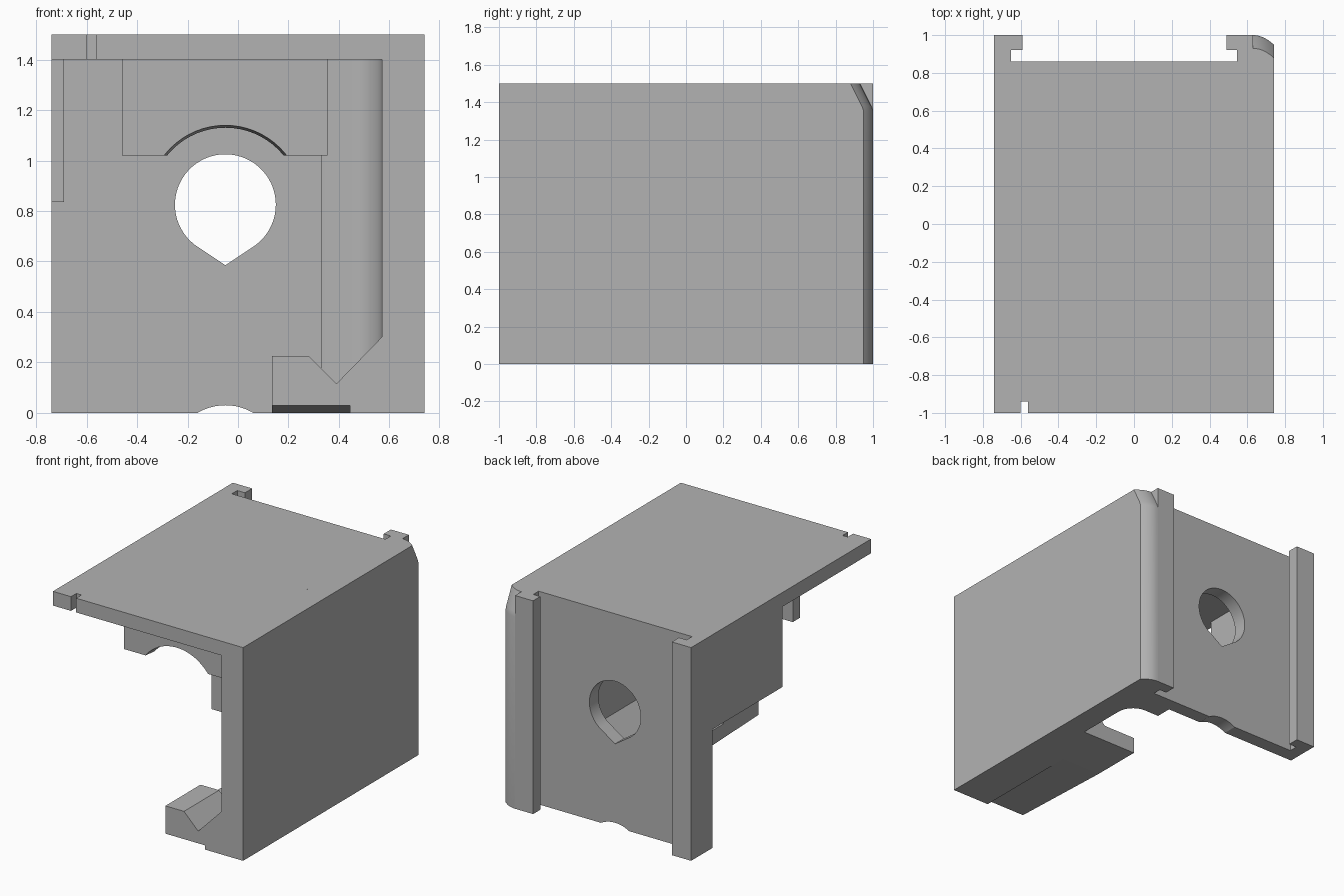
import bpy, bmesh
from math import sin, cos, radians

cube = bpy.data.objects.get("Cube")
if cube:
    bpy.data.objects.remove(cube, do_unlink=True)

grey = bpy.data.materials.new("matte_grey")
grey.use_nodes = True
colour = (0.45, 0.45, 0.45, 1)
grey.diffuse_color = colour
grey.node_tree.nodes["Principled BSDF"].inputs["Base Color"].default_value = colour


def loft(name, rings):
    """Closed solid through rings of 3D points with equal counts."""
    bm = bmesh.new()
    loops = [[bm.verts.new(p) for p in ring] for ring in rings]
    n = len(loops[0])
    bm.faces.new(loops[0])
    bm.faces.new(loops[-1])
    for a, b in zip(loops, loops[1:]):
        for i in range(n):
            j = (i + 1) % n
            bm.faces.new((a[i], a[j], b[j], b[i]))
    bmesh.ops.recalc_face_normals(bm, faces=bm.faces)
    mesh = bpy.data.meshes.new(name)
    bm.to_mesh(mesh)
    bm.free()
    mesh.materials.append(grey)
    ob = bpy.data.objects.new(name, mesh)
    bpy.context.collection.objects.link(ob)
    return ob


def upright(name, pts, lo, hi):
    """Plan outline (x, y) extruded in z."""
    return loft(name, [[(x, y, z) for x, y in pts] for z in (lo, hi)])


def along_y(name, pts, lo, hi):
    """Front outline (x, z) extruded in y."""
    return loft(name, [[(x, y, z) for x, z in pts] for y in (lo, hi)])


def box(x0, x1, y0, y1):
    return [(x0, y0), (x1, y0), (x1, y1), (x0, y1)]


def arc(cx, cy, r, start, end, steps):
    angles = [radians(start + (end - start) * i / steps) for i in range(steps + 1)]
    return [(cx + r * cos(a), cy + r * sin(a)) for a in angles]


def cut(target, *cutters):
    for c in cutters:
        c.hide_render = True
        mod = target.modifiers.new("cut", 'BOOLEAN')
        mod.operation = 'DIFFERENCE'
        mod.solver = 'EXACT'
        mod.object = c
    bpy.context.view_layer.update()
    deps = bpy.context.evaluated_depsgraph_get()
    result = bpy.data.meshes.new_from_object(target.evaluated_get(deps))
    target.modifiers.clear()
    target.data = result
    for c in cutters:
        bpy.data.objects.remove(c, do_unlink=True)


def smooth(ob):
    bpy.ops.object.select_all(action='DESELECT')
    ob.select_set(True)
    bpy.context.view_layer.objects.active = ob
    bpy.ops.object.shade_smooth_by_angle(angle=radians(25))


# Top plate with a small slot in the front edge
upright("top_plate", [(-.74, -1), (-.6, -1), (-.6, -.94), (-.56, -.94), (-.56, -1),
                      (.57, -1), (.57, .76), (-.74, .76)], 1.4, 1.5)

# Back wall with its hooked rail, teardrop hole and arched bottom notch
back = upright("back_wall", [(-.74, .76), (.33, .76), (.33, .86), (-.65, .86),
                             (-.65, .92), (-.59, .92), (-.59, 1), (-.74, 1)], 0, 1.5)
hole = along_y("hole_cutter", arc(-.05, .825, .2, -53, 233, 48) + [(-.05, .585)], .7, .95)
notch = along_y("notch_cutter", arc(-.05, -.187, .217, 0, 360, 64)[:-1], .7, .95)
cut(back, hole, notch)
smooth(back)

# Side wall, inner fillet, corner post and second hooked rail
wall = upright("side_wall", [(.57, -1), (.74, -1), (.74, .8), (.63, .8), (.63, 1), (.49, 1),
                             (.49, .92), (.545, .92), (.545, .86), (.33, .86), (.33, .645)]
               + arc(.445, .52, .125, 90, 0, 16), 0, 1.5)
smooth(wall)

# Rounded rear corner, leaning inward near the top
curve = [(.63 + .11 * t / 8, 1 - .05 * (t / 8) ** 2) for t in range(9)]
rings = []
for z, shift in ((0, 0), (1.35, 0), (1.38, .01), (1.5, .07)):
    rings.append([(.74, .8, z), (.63, .8, z)] + [(x, y - shift, z) for x, y in curve])
smooth(loft("rear_corner", rings))

# Short skirt under the open edge of the plate
upright("side_skirt", box(-.74, -.69, -.016, .76), .835, 1.4)

# Hanging rib with a tapered arch
rib = along_y("arched_rib", box(-.46, .355, 1.02, 1.4), -.61, -.53)
cone = loft("arch_cutter", [[(x, y, z) for x, z in arc(-.05, .833, r, 0, 360, 64)[:-1]]
                            for y, r in ((-.62, .308), (-.52, .296))])
cut(rib, cone)
smooth(rib)

# Foot with sloped inner side, raised front lip and shallow ramp underneath
foot = along_y("foot", [(.135, 0), (.57, 0), (.57, .3), (.39, .115), (.135, .115)], -1, .16)
ramp = loft("ramp_cutter", [[(x, -1.01, -.01), (x, -.2, -.01), (x, -.21, 0), (x, -1.01, .03)]
                            for x in (.1, .445)])
cut(foot, ramp)
along_y("foot_lip", [(.135, .115), (.39, .115), (.28, .225), (.135, .225)], -1, -.61)
